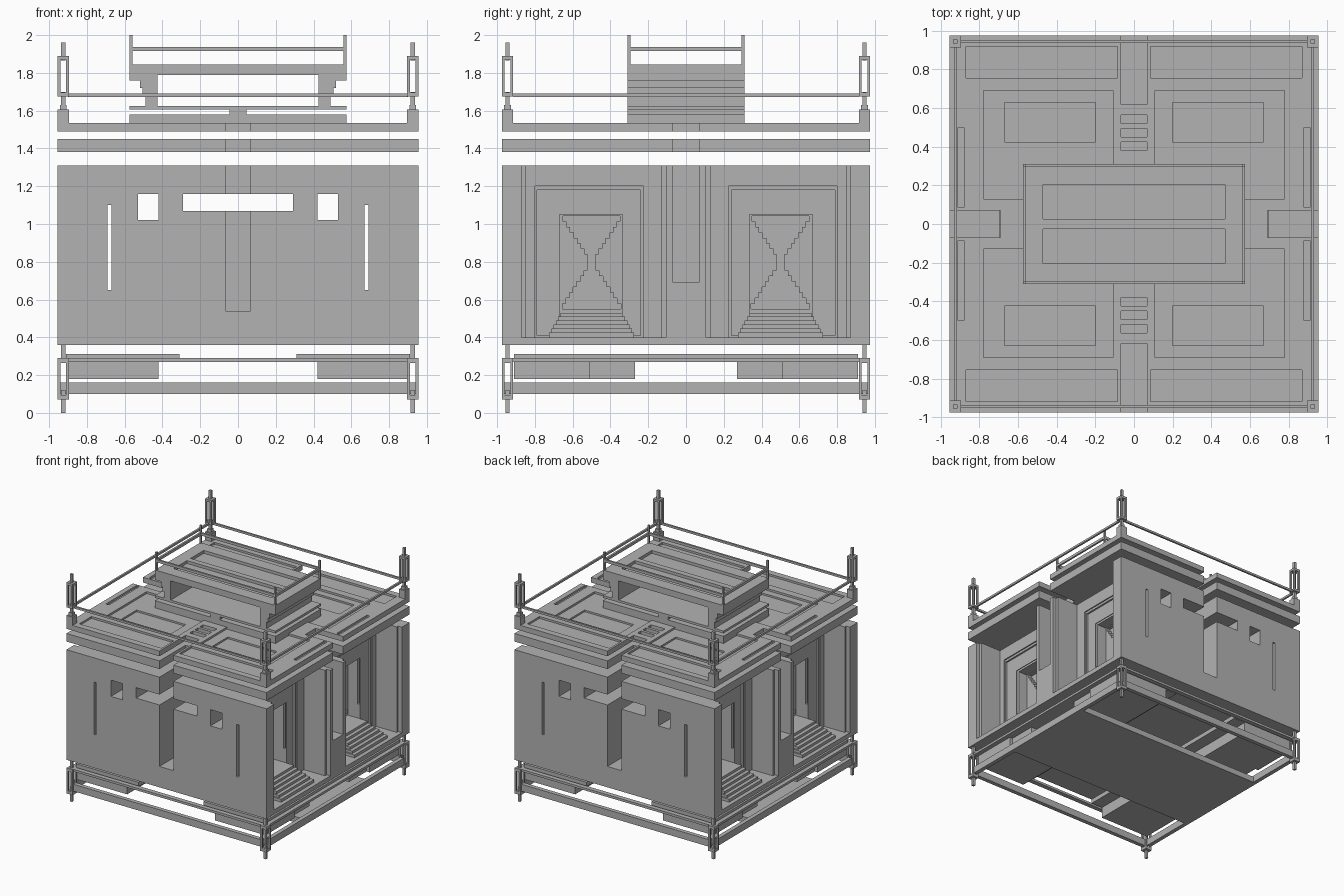
import bpy, bmesh
from mathutils import Matrix, Vector

default = bpy.data.objects.get("Cube")
if default:
    bpy.data.objects.remove(default, do_unlink=True)

grey = bpy.data.materials.new("plain_grey")
grey.use_nodes = True
tone = (0.45, 0.45, 0.45, 1)
grey.diffuse_color = tone
grey.node_tree.nodes["Principled BSDF"].inputs["Base Color"].default_value = tone


def box(x0, x1, y0, y1, z0, z1):
    return (x0, x1, y0, y1, z0, z1)


def slab(half_x, half_y, z0, z1):
    return box(-half_x, half_x, -half_y, half_y, z0, z1)


def mirror_x(boxes):
    return boxes + [box(-b[1], -b[0], *b[2:]) for b in boxes]


def mirror_y(boxes):
    return boxes + [box(b[0], b[1], -b[3], -b[2], b[4], b[5]) for b in boxes]


def four(boxes):
    return mirror_y(mirror_x(boxes))


def make(name, boxes):
    """One object made of axis-aligned boxes."""
    bm = bmesh.new()
    for x0, x1, y0, y1, z0, z1 in boxes:
        centre = Vector((x0 + x1, y0 + y1, z0 + z1)) / 2
        size = Matrix.Diagonal((x1 - x0, y1 - y0, z1 - z0, 1))
        bmesh.ops.create_cube(bm, size=1, matrix=Matrix.Translation(centre) @ size)
    mesh = bpy.data.meshes.new(name)
    bm.to_mesh(mesh)
    bm.free()
    mesh.materials.append(grey)
    obj = bpy.data.objects.new(name, mesh)
    bpy.context.collection.objects.link(obj)
    return obj


def carve(obj, boxes):
    """Cut boxes out of an object and keep the cut mesh."""
    cutter = make("cutter", boxes)
    cutter.hide_render = True
    mod = obj.modifiers.new("carve", 'BOOLEAN')
    mod.operation, mod.solver = 'DIFFERENCE', 'EXACT'
    mod.use_self = True
    mod.object = cutter
    graph = bpy.context.evaluated_depsgraph_get()
    graph.update()
    mesh = bpy.data.meshes.new_from_object(obj.evaluated_get(graph))
    obj.modifiers.clear()
    obj.data = mesh
    bpy.data.objects.remove(cutter, do_unlink=True)


WIDE, DEEP = 0.955, 0.975      # half sizes of the building
OUT = 1.1                      # beyond every outer face
DOOR_Y = 0.5                   # centre of each side doorway

# Notches in the middle of every side, used through walls and roof
def notches(z_front, z_side, top, side_depth=0.69):
    return (mirror_y([box(-0.067, 0.067, 0.62, OUT, z_front, top)])
            + mirror_x([box(side_depth, OUT, -0.07, 0.07, z_side, top)]))


# Main building block with side alcoves, doorways and through windows
house = make("house_walls", [slab(WIDE, DEEP, 0.36, 1.31)])
carve(house, notches(0.54, 0.69, 1.4, 0.7))
carve(house, four([
    box(0.92, OUT, 0.105, 0.87, 0.40, 1.4),
    box(0.72, 0.95, 0.13, 0.85, 0.40, 1.4)]))
carve(house, four([box(0.71, 0.75, 0.225, 0.80, 0.40, 1.20)]))
carve(house, four([box(0.695, 0.73, 0.24, 0.79, 0.41, 1.18)]))
carve(house, four([box(0.58, 0.71, 0.335, 0.67, 0.42, 1.05)]))

# Stepped hourglass niche at the back of each doorway
niche = []
for i in range(17):
    z = 0.55 + i * 0.029
    half = max(0.022, abs(z + 0.015 - 0.80) * 0.66)
    niche.append(box(0.55, 0.60, DOOR_Y - half, DOOR_Y + half, z, z + 0.0291))
carve(house, four(niche))

# Window tunnels and tall slits
carve(house, [box(-0.29, 0.29, -OUT, OUT, 1.07, 1.16)]
      + mirror_x([box(0.42, 0.53, -OUT, OUT, 1.02, 1.16),
                  box(0.67, 0.69, -OUT, OUT, 0.65, 1.10)]))

# Steps up to the doorways
make("entry_steps", four([
    box(0.57, 0.92 - k * 0.03, DOOR_Y - 0.225 + k * 0.012, DOOR_Y + 0.225 - k * 0.012,
        0.39, 0.425 + k * 0.021) for k in range(6)]))

# Lower roof plate
lower_roof = make("lower_roof_plate", [slab(WIDE, DEEP, 1.38, 1.45)])
carve(lower_roof, notches(1.3, 1.3, 1.6))

# Upper roof plate with sunken panels
upper_roof = make("upper_roof_plate", [slab(WIDE, DEEP, 1.49, 1.535)])
carve(upper_roof, notches(1.4, 1.4, 1.6))
carve(upper_roof, four([
    box(0.11, 0.78, 0.13, 0.69, 1.518, 1.6),
    box(0.085, 0.87, 0.755, 0.92, 1.518, 1.6),
    box(0.88, 0.91, 0.085, 0.50, 1.518, 1.6)]))
carve(upper_roof, four([box(0.20, 0.67, 0.425, 0.63, 1.503, 1.53)]))
carve(upper_roof, mirror_y([
    box(-0.067, 0.067, y, y + 0.045, 1.503, 1.6) for y in (0.38, 0.45, 0.52)]))

# Roof tower: base, neck, stepped brackets and cap
TX, TY = 0.575, 0.31
make("tower_base", [slab(TX, TY, 1.51, 1.58)])
make("tower_neck", [slab(0.045, TY, 1.58, 1.605)])
make("tower_floor", [slab(TX, TY, 1.605, 1.625)])
bracket_steps = [(0.49, 1.625, 1.68), (0.505, 1.68, 1.72),
                 (0.52, 1.72, 1.76), (TX, 1.76, 1.79)]
make("tower_brackets", mirror_x([
    box(0.425, outer, -TY, TY, z0, z1) for outer, z0, z1 in bracket_steps]))
cap = make("tower_cap", [slab(TX, TY, 1.79, 1.845)])
carve(cap, mirror_y([box(-0.47, 0.47, 0.025, 0.205, 1.82, 1.9)]))

# Tower railing
BAR = 0.016
make("tower_rail_posts", four([box(TX - BAR, TX, TY - BAR, TY, 1.845, 2)]))
make("tower_rails", mirror_y([box(-TX, TX, TY - BAR, TY, 1.915, 1.938)])
     + mirror_x([box(TX - BAR, TX, -TY, TY, 1.915, 1.938)]))

# Corner lanterns, above the roof and below the floor
PX, PY = 0.925, 0.945


def pillar(radius, z0, z1):
    return box(PX - radius, PX + radius, PY - radius, PY + radius, z0, z1)


def lantern(z0, z1, cap_height):
    parts = [pillar(0.03, z0, z0 + cap_height), pillar(0.03, z1 - cap_height, z1)]
    for sx in (-1, 1):
        for sy in (-1, 1):
            x, y = PX + sx * 0.0225, PY + sy * 0.0225
            parts.append(box(x - 0.0075, x + 0.0075, y - 0.0075, y + 0.0075, z0, z1))
    return parts


make("upper_lanterns", four(lantern(1.675, 1.89, 0.02)))
make("upper_lantern_feet", four([pillar(0.03, 1.535, 1.605), pillar(0.011, 1.605, 1.70),
                                 pillar(0.018, 1.605, 1.63)]))
make("upper_spikes", four([pillar(0.011, 1.865, 1.96)]))
make("lower_lanterns", four(lantern(0.07, 0.29, 0.025)))
make("lower_spikes", four([pillar(0.011, 0, 0.12), pillar(0.011, 0.27, 0.36)]))


# Frames of four bars running between the corners
def ring(name, thick, z0, z1):
    make(name, mirror_y([box(-0.9, 0.9, PY - thick, PY + thick, z0, z1)])
         + mirror_x([box(PX - thick, PX + thick, -0.915, 0.915, z0, z1)]))


ring("roof_rails", 0.008, 1.672, 1.69)
ring("ground_frame", 0.018, 0.10, 0.16)
ring("upper_base_frame", 0.02, 0.27, 0.29)

# Underfloor slab, blocks and plates
make("ground_slab", [slab(0.92, 0.44, 0.10, 0.15)])
make("corner_blocks", four([box(0.42, 0.90, 0.51, 0.91, 0.18, 0.275),
                            box(0.42, 0.87, 0.27, 0.51, 0.18, 0.275)]))
make("side_plates", mirror_x([box(0.31, 0.91, -0.91, 0.91, 0.275, 0.313)]))
